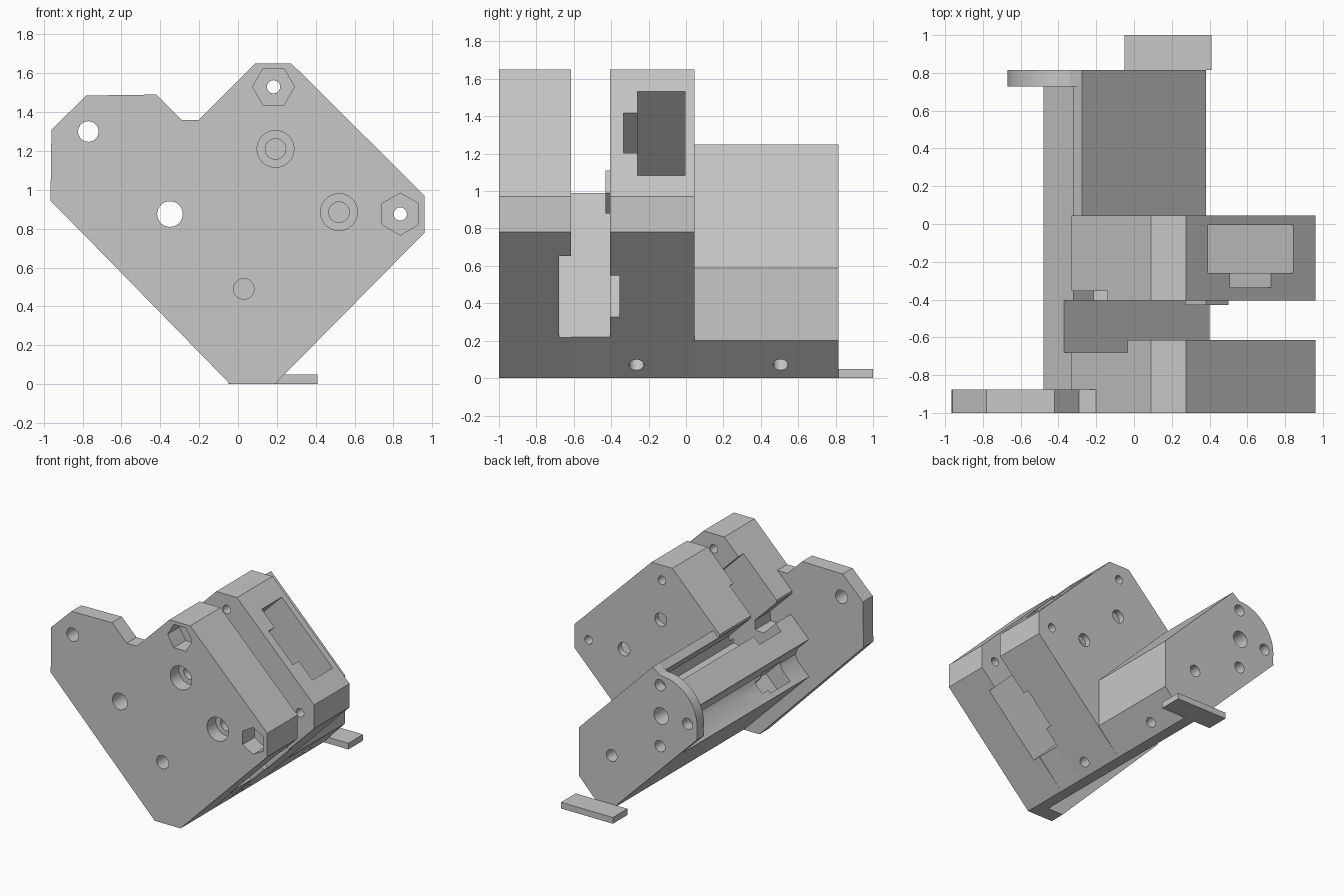
import bpy, bmesh, math
from mathutils import Vector, Matrix

cube = bpy.data.objects.get("Cube")
if cube:
    bpy.data.objects.remove(cube, do_unlink=True)

mat = bpy.data.materials.new("light grey plastic")
mat.use_nodes = True
grey = (0.575, 0.575, 0.575, 1)
mat.diffuse_color = grey
mat.node_tree.nodes["Principled BSDF"].inputs["Base Color"].default_value = grey


def prism(name, pts, y0, y1):
    """Extrude an x-z outline along y."""
    bm = bmesh.new()
    face = bm.faces.new([bm.verts.new((x, y0, z)) for x, z in pts])
    ext = bmesh.ops.extrude_face_region(bm, geom=[face])
    moved = [v for v in ext["geom"] if isinstance(v, bmesh.types.BMVert)]
    bmesh.ops.translate(bm, verts=moved, vec=(0, y1 - y0, 0))
    bmesh.ops.recalc_face_normals(bm, faces=bm.faces)
    mesh = bpy.data.meshes.new(name)
    bm.to_mesh(mesh)
    bm.free()
    mesh.materials.append(mat)
    obj = bpy.data.objects.new(name, mesh)
    bpy.context.collection.objects.link(obj)
    return obj


def turned(*pairs):
    """Points given on axes turned 45 degrees: s = x + z, d = z - x."""
    return [((s - d) / 2, (s + d) / 2) for s, d in pairs]


def diag(s0, s1, d0, d1):
    return turned((s0, d0), (s1, d0), (s1, d1), (s0, d1))


def ring(x, z, r, n=32, turn=0.0):
    return [(x + r * math.cos(turn + math.tau * i / n),
             z + r * math.sin(turn + math.tau * i / n)) for i in range(n)]


# Shared outlines: hollowed underside, rail edge and the groove above the rail
foot = turned((0.40, 1.36), (0.40, 1.16), (0.37, 1.09), (0.30, 1.06), (0.10, 1.06))
foot += [(0.10, 0), (0.19, 0)]
groove = turned((0.88, 1.15), (0.80, 1.08), (0.72, 1.15), (0.72, 1.36))
head = [(0.96, 0.78), (0.96, 0.97), (0.275, 1.65), (0.09, 1.65)]
block = foot + head + [(-0.33, 1.23), (-0.33, 1.21)] + groove
plate = [(-0.04, 0), (0.19, 0)] + head + [
    (-0.20, 1.36), (-0.29, 1.36), (-0.42, 1.49), (-0.78, 1.485), (-0.96, 1.31),
    (-0.965, 0.945)]
mid = foot + [(0.40, 0.22), (-0.37, 0.99)]
shoulder = [(0.38, 0.20), (0.38, 0.59), (-0.275, 1.25)]
rear = foot + shoulder + [(-0.32, 1.20)] + groove
arc = [(-0.34 + 0.33 * math.cos(math.radians(a)), 0.87 + 0.33 * math.sin(math.radians(a)))
       for a in range(90, 189, 7)]
rear_plate_outline = [(-0.67, 0.77), (0.10, 0), (0.19, 0)] + shoulder + arc

front_plate = prism("front_plate", plate, -1, -0.875)
front_block = prism("front_block", block, -0.875, -0.615)
slot_floor = prism("slot_floor", mid, -0.615, -0.405)
back_block = prism("back_block", block, -0.405, 0.045)
rear_body = prism("rear_body", rear, 0.045, 0.728)
rear_plate = prism("rear_plate", rear_plate_outline, 0.728, 0.815)
prism("rear_tab", [(-0.05, 0), (0.41, 0), (0.41, 0.05), (-0.05, 0.05)], 0.815, 1.0)
prism("slot_guide", diag(1.27, 1.49, 0.49, 0.73), -0.43, -0.405)
parts = [front_plate, front_block, slot_floor, back_block, rear_body, rear_plate]


def cut(cutter, targets):
    cutter.hide_render = True
    for obj in targets:
        bpy.context.view_layer.objects.active = obj
        mod = obj.modifiers.new("cut", "BOOLEAN")
        mod.operation = "DIFFERENCE"
        mod.solver = "EXACT"
        mod.object = cutter
        bpy.ops.object.modifier_apply(modifier=mod.name)
    bpy.data.objects.remove(cutter, do_unlink=True)


def drill(x, z, r, y0, y1, targets, n=32, turn=0.0):
    cut(prism("cutter", ring(x, z, r, n, turn), y0, y1), targets)


front = [front_plate, front_block]

# Shaft hole through the whole length, and the mounting ear hole
drill(-0.35, 0.875, 0.066, -1.1, 1.1, parts)
drill(-0.77, 1.30, 0.053, -1.1, -0.8, [front_plate])

# Clamp bolts with hexagonal nut traps
for x, z, turn in ((0.183, 1.53, 0), (0.835, 0.875, math.pi / 6)):
    drill(x, z, 0.034, -1.1, 0.1, front + [back_block])
    drill(x, z, 0.108, -1.1, -0.85, front, 6, turn)

# Counterbored bolts, closed off by the wall behind the slot
for x, z in ((0.193, 1.21), (0.52, 0.885)):
    drill(x, z, 0.095, -1.1, -0.89, [front_plate])
    drill(x, z, 0.053, -0.9, -0.5, front)
    drill(x, z, 0.053, -0.1, 0.1, [back_block])

# Lower blind holes and the bolt pattern around the shaft
drill(0.03, 0.49, 0.053, -1.1, -0.7, front)
drill(0.09, 0.44, 0.047, 0.6, 0.9, [rear_body, rear_plate])
for dx, dz in ((0, 0.245), (-0.245, 0), (0, -0.245)):
    drill(-0.34 + dx, 0.875 + dz, 0.045, 0.6, 0.9, [rear_body, rear_plate])

# Stepped widenings of the slot
cut(prism("cutter", diag(0.62, 1.49, -0.5, 1.9), -0.68, -0.5), [front_block])
cut(prism("cutter", diag(0.84, 1.28, -0.5, 1.9), -0.5, -0.355), [back_block])

# Stepped pocket below the rail
cut(prism("cutter", diag(0.16, 0.38, 0.85, 1.3), -0.68, -0.43), [front_block, slot_floor])
cut(prism("cutter", diag(0.20, 0.34, 0.85, 1.3), -0.44, -0.355), [slot_floor, back_block])

# Deep stepped pocket in the sloping face
for d0, d1, y0, y1 in ((0.24, 1.14, -0.26, -0.005), (0.48, 0.91, -0.335, -0.25)):
    cut(prism("cutter", diag(1.0, 2.1, d0, d1), y0, y1), [back_block])

# Small cross holes in the lower sloping face
for y in (-0.265, 0.505):
    bm = bmesh.new()
    axis = Vector((1, 0, -1)).to_track_quat("Z", "Y").to_matrix().to_4x4()
    bmesh.ops.create_cone(bm, cap_ends=True, segments=24, radius1=0.04, radius2=0.04, depth=0.5,
                          matrix=Matrix.Translation((0.26, y, 0.07)) @ axis)
    mesh = bpy.data.meshes.new("cutter")
    bm.to_mesh(mesh)
    bm.free()
    cutter = bpy.data.objects.new("cutter", mesh)
    bpy.context.collection.objects.link(cutter)
    cut(cutter, [back_block, rear_body])

# Smooth the curved walls, keep the edges sharp
for obj in parts:
    bpy.ops.object.select_all(action="DESELECT")
    obj.select_set(True)
    bpy.context.view_layer.objects.active = obj
    bpy.ops.object.shade_smooth_by_angle(angle=math.radians(30))
